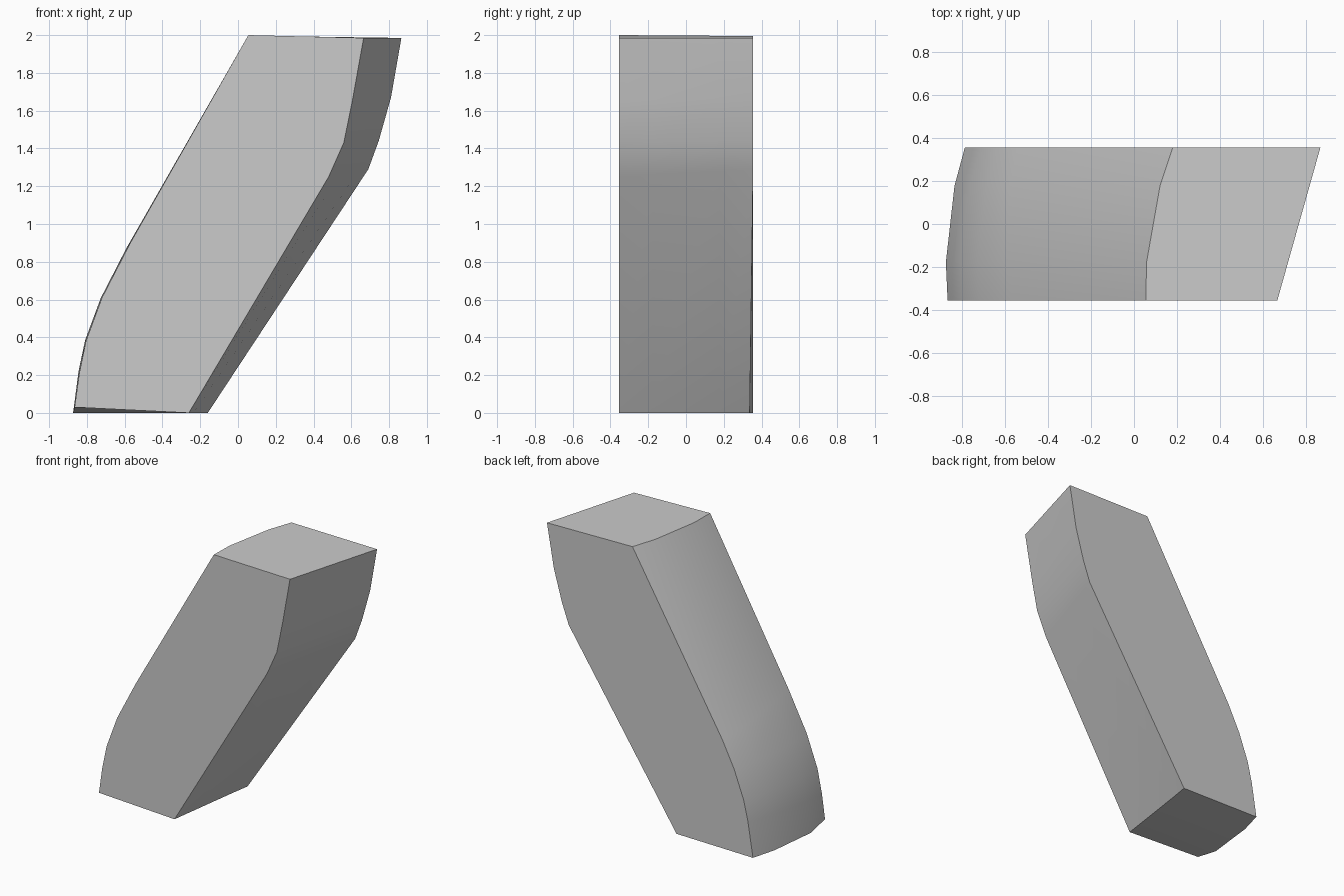
import bpy, bmesh, math
from mathutils import Vector

cube = bpy.data.objects.get("Cube")
if cube:
    bpy.data.objects.remove(cube, do_unlink=True)

# One plain grey material
grey = bpy.data.materials.new("plain grey")
grey.use_nodes = True
colour = (0.6, 0.6, 0.6, 1.0)
grey.diffuse_color = colour
grey.node_tree.nodes["Principled BSDF"].inputs["Base Color"].default_value = colour

# End profiles (x, z): underside going up, then upper side going down
HALF = 0.355
UNDER = 5
front = [(-.26, 0), (.48, 1.25), (.56, 1.43), (.605, 1.65), (.665, 1.985),
         (.055, 2), (-.57, .9), (-.72, .61), (-.805, .38), (-.84, .21), (-.865, .03)]
back = [(-.16, 0), (.69, 1.29), (.745, 1.44), (.81, 1.67), (.865, 1.985),
        (.18, 1.995), (-.54, .79), (-.635, .6), (-.71, .4), (-.745, .25), (-.785, 0)]


def section(t):
    """Blend the end profiles; the upper side bows outward between them."""
    inner = 0 < t < 1
    points = []
    for i, (a, b) in enumerate(zip(front, back)):
        p = Vector(a).lerp(Vector(b), t)
        if inner and i >= UNDER:
            p.x -= 0.028
        if inner and i == len(front) - 1:
            p.y = 0
        points.append(Vector((p.x, HALF * (2 * t - 1), p.y)))
    return points


# Leaning block: loft through four sections and cap both ends
bm = bmesh.new()
rings = [[bm.verts.new(p) for p in section(t)] for t in (0, .25, .75, 1)]
rings[-1][0].co.y -= 0.018
count = len(front)
for r0, r1 in zip(rings, rings[1:]):
    for i in range(count):
        j = (i + 1) % count
        bm.faces.new((r0[i], r0[j], r1[j], r1[i]))
bm.faces.new(rings[0])
bm.faces.new(rings[-1])
bmesh.ops.recalc_face_normals(bm, faces=bm.faces)
mesh = bpy.data.meshes.new("leaning_block")
bm.to_mesh(mesh)
bm.free()
mesh.materials.append(grey)
block = bpy.data.objects.new("leaning_block", mesh)
bpy.context.collection.objects.link(block)

# Soft bends, crisp outer edges
bpy.ops.object.select_all(action='DESELECT')
block.select_set(True)
bpy.context.view_layer.objects.active = block
bpy.ops.object.shade_smooth_by_angle(angle=math.radians(30))
